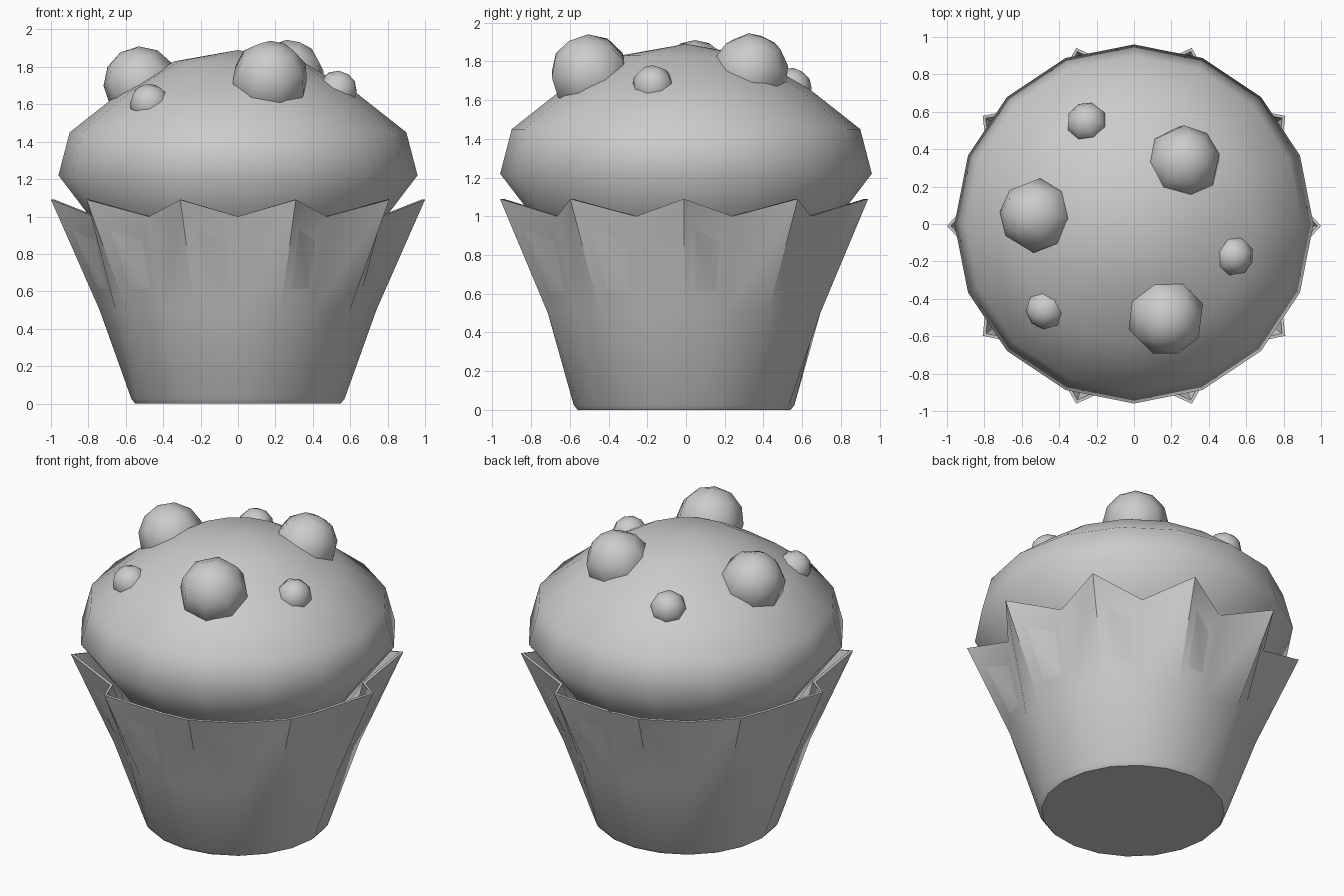
import bpy, bmesh, math
from mathutils import Vector

if "Cube" in bpy.data.objects:
    bpy.data.objects.remove(bpy.data.objects["Cube"])


def loft(name, rings, n, center=(0, 0), smooth=60, tip=None):
    """Stack rings of (radius_even, z_even, radius_odd, z_odd); cap both ends."""
    bm = bmesh.new()
    loops = []
    for re, ze, ro, zo in rings:
        loop = []
        for i in range(n):
            a = 2 * math.pi * i / n
            r, z = (re, ze) if i % 2 == 0 else (ro, zo)
            loop.append(bm.verts.new((center[0] + r * math.cos(a), center[1] + r * math.sin(a), z)))
        loops.append(loop)
    for a, b in zip(loops, loops[1:]):
        for i in range(n):
            j = (i + 1) % n
            bm.faces.new((a[i], a[j], b[j], b[i]))
    bm.faces.new(loops[0][::-1])
    if tip is None:
        bm.faces.new(loops[-1])
    else:
        t = bm.verts.new((center[0], center[1], tip))
        for i in range(n):
            bm.faces.new((loops[-1][i], loops[-1][(i + 1) % n], t))
    bmesh.ops.recalc_face_normals(bm, faces=bm.faces)
    mesh = bpy.data.meshes.new(name)
    bm.to_mesh(mesh)
    bm.free()
    ob = bpy.data.objects.new(name, mesh)
    bpy.context.collection.objects.link(ob)
    shade(ob, smooth)
    return ob


def shade(ob, angle):
    bpy.ops.object.select_all(action='DESELECT')
    ob.select_set(True)
    bpy.context.view_layer.objects.active = ob
    bpy.ops.object.shade_smooth_by_angle(angle=math.radians(angle))


# Pleated paper cup: ten points, ten valleys, thin wall
loft("paper_cup", [
    (0.55, 0.0, 0.55, 0.0),
    (0.57, 0.025, 0.57, 0.025),
    (0.74, 0.50, 0.69, 0.50),
    (1.00, 1.09, 0.81, 1.00),
    (0.98, 1.09, 0.79, 1.00),
    (0.72, 0.50, 0.67, 0.50),
    (0.55, 0.04, 0.55, 0.04),
], 20, center=(0, -0.01), smooth=50)

# Cake dome
profile = [(0.70, 0.86), (0.80, 1.01), (0.96, 1.22), (0.90, 1.45), (0.64, 1.655), (0.34, 1.83)]
loft("cake_top", [(r, z, r, z) for r, z in profile], 16, smooth=60, tip=1.89)

# Berries resting in the dome, tilted outwards
berries = [
    (-0.52, 0.045, 1.71, 0.20),
    (0.265, 0.33, 1.745, 0.20),
    (0.17, -0.495, 1.73, 0.21),
    (-0.47, -0.455, 1.60, 0.11),
    (0.53, -0.17, 1.67, 0.11),
    (-0.25, 0.54, 1.655, 0.112),
]
for i, (x, y, z, r) in enumerate(berries):
    tilt = Vector((x, y, 0.8)).to_track_quat('Z', 'Y').to_euler()
    bpy.ops.mesh.primitive_uv_sphere_add(segments=8, ring_count=6, radius=r,
                                         location=(x, y, z), rotation=tilt)
    ob = bpy.context.object
    ob.name = f"berry_{i + 1}"
    shade(ob, 80)
